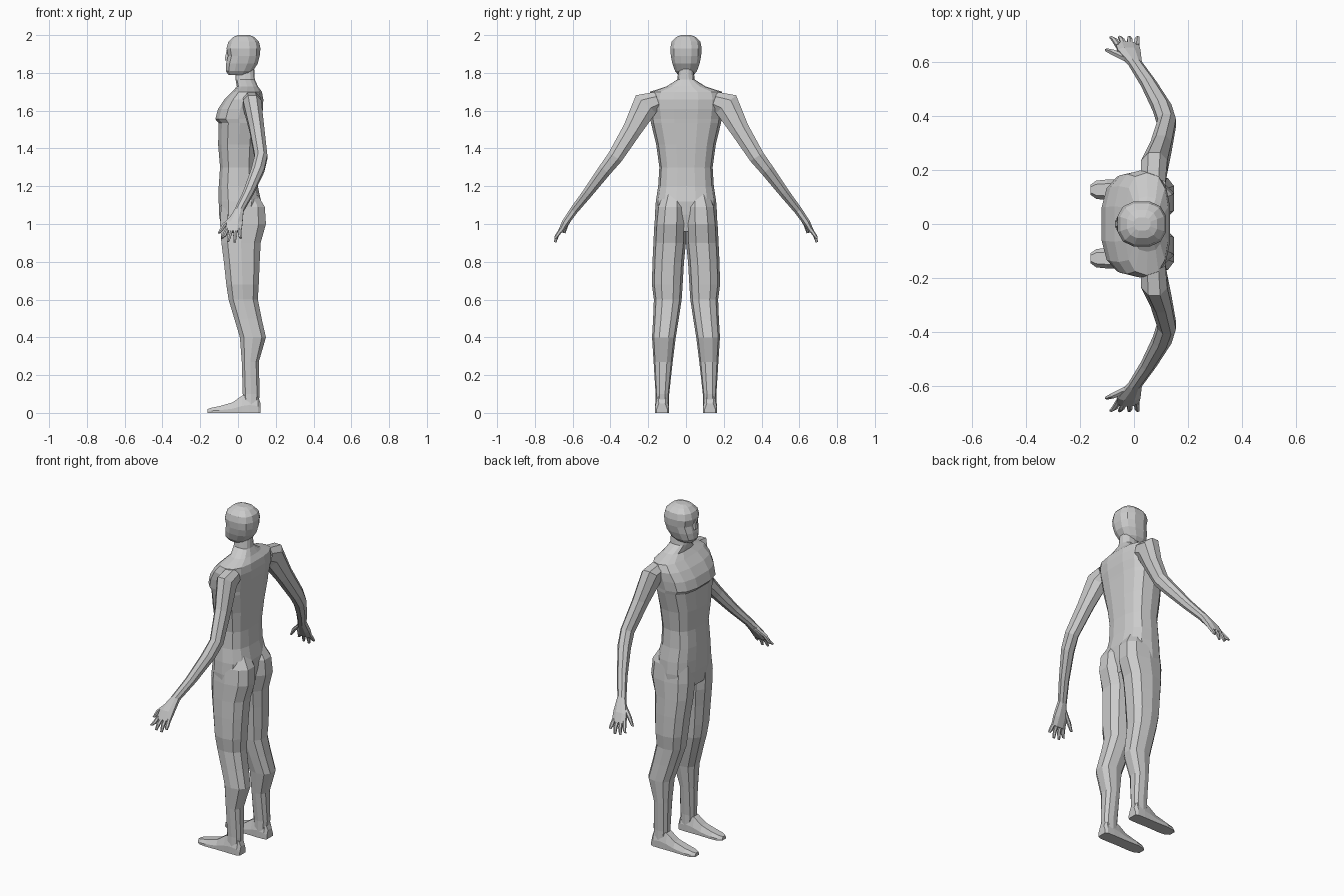
import bpy, bmesh
from math import cos, sin, pi
from mathutils import Vector


def power(v, p):
    return (abs(v) ** p) * (1 if v >= 0 else -1)


def ring(c, u, v, n, p=1.0):
    """Super-ellipse ring around c spanned by the half axes u and v."""
    c, u, v = Vector(c), Vector(u), Vector(v)
    return [c + u * power(cos(a), p) + v * power(sin(a), p)
            for a in (2 * pi * (i + 0.5) / n for i in range(n))]


def add_loft(bm, rings, start=True, end=True):
    vs = [[bm.verts.new(q) for q in r] for r in rings]
    n = len(vs[0])
    for a, b in zip(vs, vs[1:]):
        for i in range(n):
            bm.faces.new((a[i], a[(i + 1) % n], b[(i + 1) % n], b[i]))
    if start:
        bm.faces.new(vs[0][::-1])
    if end:
        bm.faces.new(vs[-1])


def finish(bm, name, mirror=False):
    bmesh.ops.recalc_face_normals(bm, faces=bm.faces)
    me = bpy.data.meshes.new(name)
    bm.to_mesh(me)
    bm.free()
    ob = bpy.data.objects.new(name, me)
    bpy.context.collection.objects.link(ob)
    if mirror:
        m = ob.modifiers.new("mirror", 'MIRROR')
        m.use_axis = (False, True, False)
        m.use_mirror_merge = False
    return ob


def level_rings(rows, n, p):
    """Horizontal sections from (z, front x, back x, inner y, outer y)."""
    return [ring(((f + b) / 2, (i + o) / 2, z), ((b - f) / 2 * 1.04, 0, 0),
                 (0, (o - i) / 2 * 1.03, 0), n, p) for z, f, b, i, o in rows]


def limb_rings(path, n, p=0.9):
    """Sections across a path of (x, y, z, half width in x, half thickness)."""
    out = []
    for k, (x, y, z, rx, rt) in enumerate(path):
        a, b = path[max(k - 1, 0)], path[min(k + 1, len(path) - 1)]
        t = Vector((0, b[1] - a[1], b[2] - a[2])).normalized()
        out.append(ring((x, y, z), (rx, 0, 0), (0, -t.z * rt, t.y * rt), n, p))
    return out


# Torso and neck: z, front, back, half width
torso = [(0.96, -.085, .10, .155), (1.05, -.098, .115, .16), (1.12, -.10, .12, .155),
         (1.2, -.10, .103, .143), (1.3, -.093, .10, .137), (1.42, -.103, .11, .153),
         (1.535, -.10, .12, .18), (1.555, -.118, .122, .183), (1.61, -.103, .13, .19),
         (1.66, -.07, .132, .195), (1.70, -.03, .125, .185), (1.728, -.005, .105, .10),
         (1.765, -.012, .088, .045), (1.82, -.01, .085, .038)]
bm = bmesh.new()
add_loft(bm, level_rings([(z, f, b, -w, w) for z, f, b, w in torso], 14, 0.75), False, False)
finish(bm, "torso")

# Head
head = [(1.79, -.05, .055, .042), (1.81, -.064, .078, .058), (1.85, -.062, .104, .072),
        (1.89, -.052, .114, .08), (1.93, -.06, .118, .083), (1.965, -.05, .11, .076),
        (1.99, -.025, .085, .052), (2.0, 0, .06, .025)]
bm = bmesh.new()
add_loft(bm, level_rings([(z, f, b, -w, w) for z, f, b, w in head], 12, 0.8))
finish(bm, "head")

# Nose
bm = bmesh.new()
add_loft(bm, [ring((x, 0, z), (.014, 0, 0), (0, w, 0), 4)
              for x, z, w in ((-.058, 1.865, .018), (-.06, 1.875, .017), (-.05, 1.92, .009))])
finish(bm, "nose")

# Legs
leg = [(.04, .032, .108, .09, .162), (.1, .025, .115, .09, .16), (.27, .02, .11, .072, .17),
       (.4, .01, .148, .056, .178), (.5, -.02, .125, .04, .172), (.6, -.05, .105, .025, .168),
       (.68, -.062, .11, .02, .178), (.8, -.075, .115, .013, .175), (.9, -.088, .12, .003, .17),
       (1.0, -.095, .148, 0, .165), (1.09, -.09, .142, 0, .155), (1.17, -.07, .095, .02, .12)]
bm = bmesh.new()
add_loft(bm, level_rings(leg, 10, 0.8), False, False)
finish(bm, "legs", True)

# Feet: x, half width, height
foot = [(.12, .028, .05), (.105, .036, .09), (.06, .037, .105), (.02, .036, .09),
        (-.03, .036, .055), (-.1, .038, .035), (-.14, .034, .027), (-.162, .018, .02)]
bm = bmesh.new()
add_loft(bm, [[Vector((x, .127 + w * a, h * b)) for a, b in
               ((-1, 0), (1, 0), (1, .4), (.6, 1), (-.6, 1), (-1, .4))] for x, w, h in foot])
finish(bm, "feet", True)

# Arms with palms
arm = [(.07, .15, 1.655, .05, .05), (.075, .212, 1.635, .052, .076), (.10, .285, 1.50, .042, .054),
       (.122, .375, 1.355, .036, .044), (.105, .43, 1.285, .037, .038),
       (.055, .52, 1.165, .03, .029), (.005, .595, 1.07, .026, .023),
       (-.018, .64, 1.005, .045, .02), (-.025, .665, .96, .046, .014)]
bm = bmesh.new()
add_loft(bm, limb_rings(arm, 8), False, True)
finish(bm, "arms", True)

# Fingers and thumb
bm = bmesh.new()
for x0, x1, tip in ((-.058, -.085, .925), (-.036, -.053, .906), (-.013, -.018, .903), (.009, .014, .925)):
    add_loft(bm, limb_rings([(x0, .66, .972, .011, .011), ((x0 + x1) / 2, .682, .94, .011, .01),
                             (x1, .693, tip, .007, .006)], 6))
add_loft(bm, limb_rings([(-.025, .612, 1.04, .014, .014), (-.072, .635, .995, .015, .012),
                         (-.1, .645, .952, .008, .007)], 6))
finish(bm, "fingers", True)
